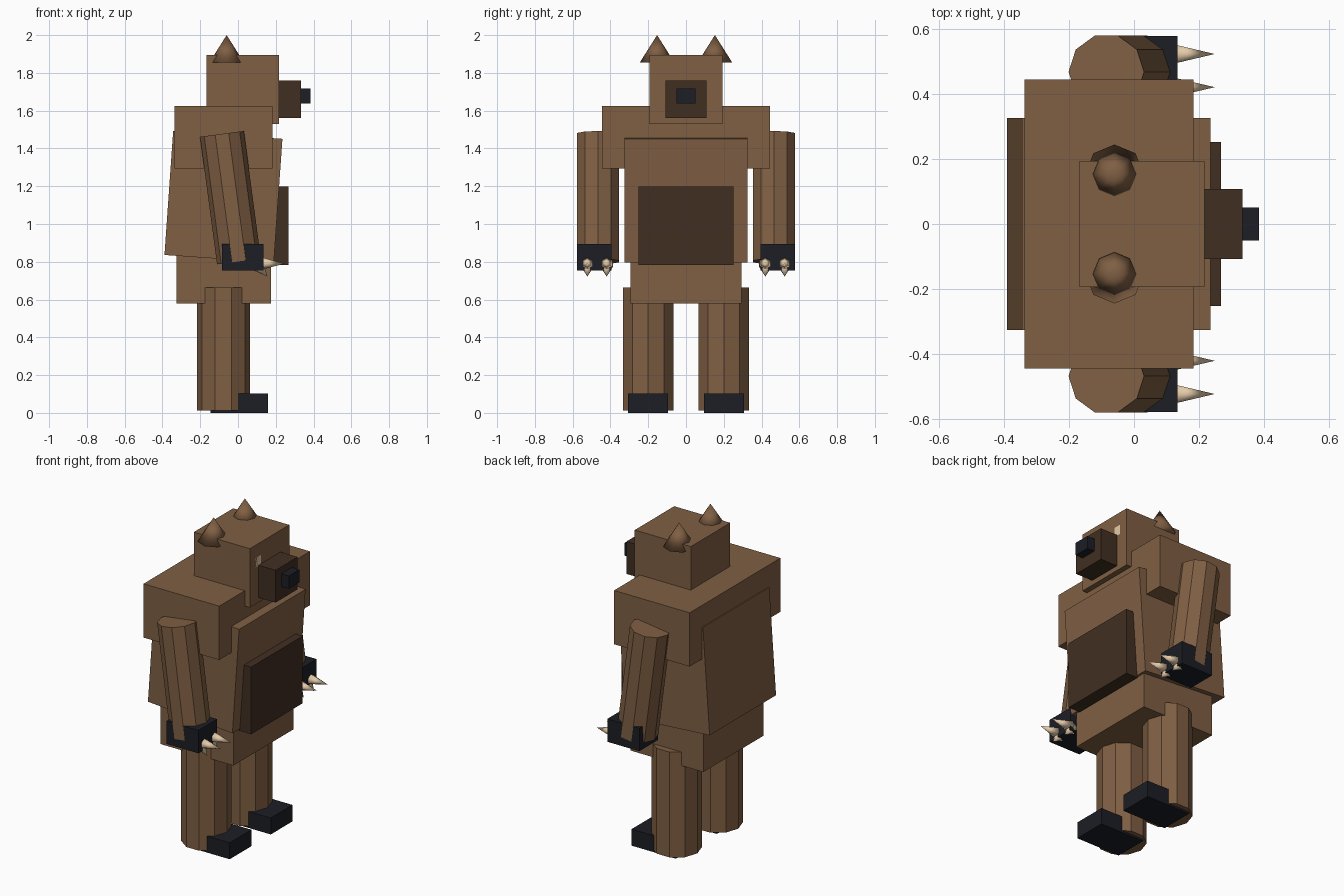
import bpy, bmesh, math
from mathutils import Matrix, Vector

if "Cube" in bpy.data.objects:
    bpy.data.objects.remove(bpy.data.objects["Cube"])


def material(name, rgb):
    m = bpy.data.materials.new(name)
    m.diffuse_color = (*rgb, 1)
    m.use_nodes = True
    m.node_tree.nodes["Principled BSDF"].inputs["Base Color"].default_value = m.diffuse_color
    return m


FUR = material("fur", (0.215, 0.115, 0.057))
DARK = material("dark_fur", (0.053, 0.028, 0.016))
BLACK = material("black_pad", (0.0115, 0.013, 0.018))
BONE = material("bone", (0.78, 0.6, 0.4))


def finish(name, bm, mat, smooth=False):
    bmesh.ops.recalc_face_normals(bm, faces=bm.faces)
    for f in bm.faces:
        f.smooth = smooth
    me = bpy.data.meshes.new(name)
    bm.to_mesh(me)
    bm.free()
    me.materials.append(mat)
    ob = bpy.data.objects.new(name, me)
    bpy.context.collection.objects.link(ob)
    return ob


def box(name, x, y, z, mat, pitch=0):
    """Box from (min, max) ranges, optionally pitched about its centre."""
    bm = bmesh.new()
    c = [(a + b) / 2 for a, b in (x, y, z)]
    s = [b - a for a, b in (x, y, z)]
    m = Matrix.Translation(c) @ Matrix.Rotation(pitch, 4, 'Y') @ Matrix.Diagonal((*s, 1))
    bmesh.ops.create_cube(bm, size=1, matrix=m)
    return finish(name, bm, mat)


def cone(name, a, b, r1, r2, sides, mat, smooth=False):
    """Cone or cylinder from point a to point b in a plane of constant y."""
    a, b = Vector(a), Vector(b)
    d = b - a
    m = (Matrix.Translation((a + b) / 2)
         @ Matrix.Rotation(math.atan2(d.x, d.z), 4, 'Y')
         @ Matrix.Rotation(math.pi / 2, 4, 'Z'))
    bm = bmesh.new()
    bmesh.ops.create_cone(bm, cap_ends=True, segments=sides, radius1=r1,
                          radius2=r2, depth=d.length, matrix=m)
    bmesh.ops.remove_doubles(bm, verts=bm.verts, dist=1e-5)
    return finish(name, bm, mat, smooth)


# Body
box("torso", (-0.367, 0.213), (-0.325, 0.325), (0.815, 1.472), FUR, 0.07)
box("shoulders", (-0.336, 0.182), (-0.444, 0.444), (1.293, 1.626), FUR)
box("hips", (-0.325, 0.175), (-0.295, 0.295), (0.58, 0.88), FUR)
box("belly_patch", (0.187, 0.267), (-0.252, 0.252), (0.782, 1.198), DARK)

# Head
box("head", (-0.168, 0.216), (-0.193, 0.193), (1.53, 1.895), FUR)
box("muzzle", (0.17, 0.333), (-0.108, 0.108), (1.56, 1.76), DARK)
box("nose", (0.31, 0.384), (-0.051, 0.051), (1.637, 1.717), BLACK)

# Mirrored parts
for side, s in (("left", 1), ("right", -1)):
    def span(lo, hi):
        return tuple(sorted((s * lo, s * hi)))

    # eyes sit flush with the face
    box(side + "_eye", (0.19, 0.216), span(0.085, 0.135), (1.755, 1.815), BONE)
    cone(side + "_ear", (-0.06, s * 0.153, 1.856), (-0.06, s * 0.153, 2.0),
         0.091, 0, 8, FUR, True)
    cone(side + "_leg", (-0.077, s * 0.2, 0.012), (-0.077, s * 0.2, 0.664),
         0.141, 0.141, 10, FUR)
    box(side + "_foot", (-0.145, 0.158), span(0.095, 0.307), (0, 0.102), BLACK)
    cone(side + "_arm", (0.005, s * 0.467, 0.802), (-0.085, s * 0.467, 1.477),
         0.117, 0.117, 10, FUR)
    box(side + "_hand", (-0.085, 0.134), span(0.395, 0.578), (0.753, 0.895), BLACK)
    # claws
    for i, y in enumerate((0.42, 0.522)):
        cone(f"{side}_claw_{i}", (0.115, s * y, 0.792), (0.248, s * y, 0.79),
             0.036, 0, 6, BONE, True)
        cone(f"{side}_short_claw_{i}", (0.1, s * y, 0.785), (0.156, s * y, 0.722),
             0.038, 0, 6, BONE, True)
